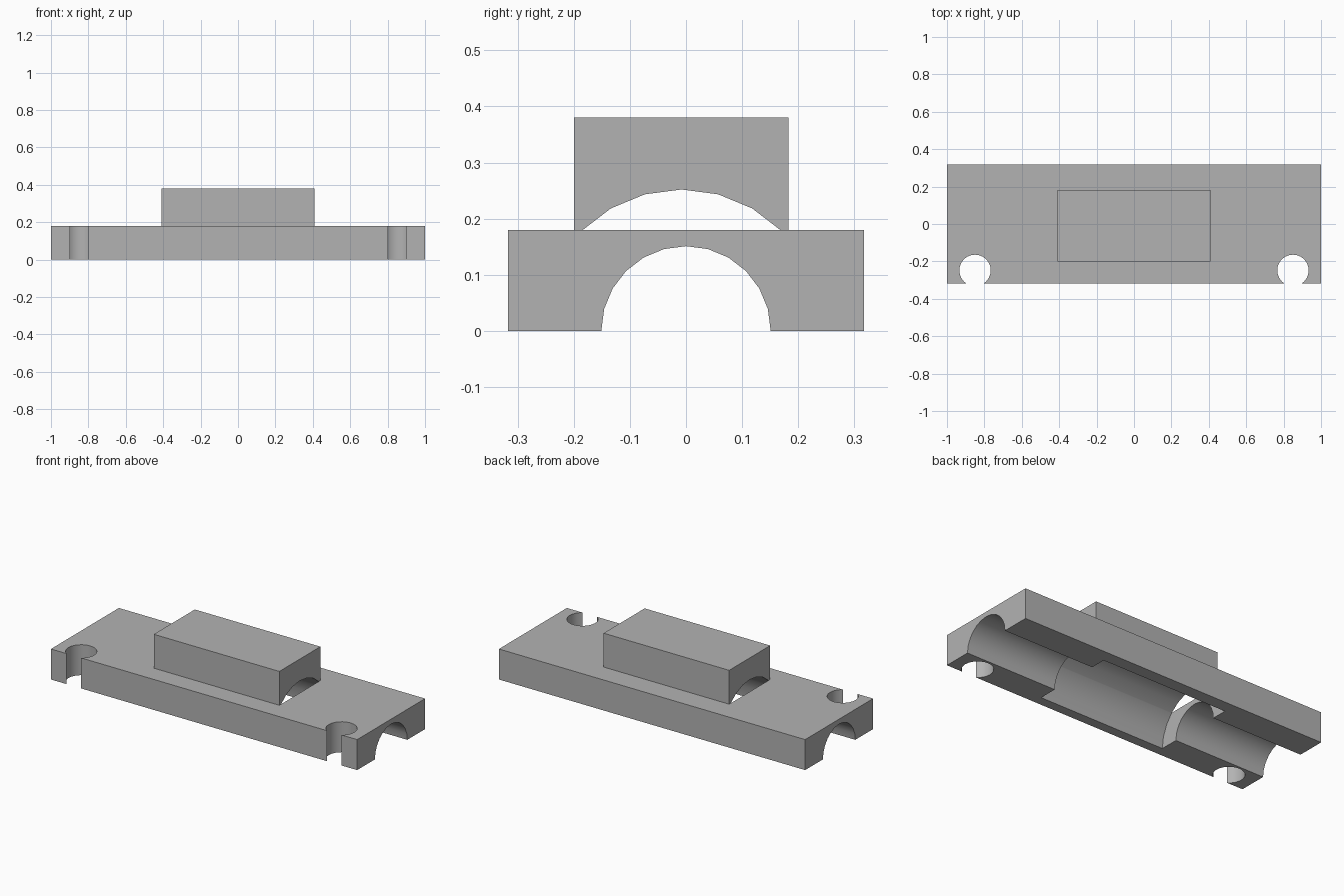
import bpy
import math

if "Cube" in bpy.data.objects:
    bpy.data.objects.remove(bpy.data.objects["Cube"], do_unlink=True)

grey = bpy.data.materials.new("plain grey")
grey.use_nodes = True
grey.diffuse_color = (0.45, 0.45, 0.45, 1)
grey.node_tree.nodes["Principled BSDF"].inputs["Base Color"].default_value = (0.45, 0.45, 0.45, 1)

PLATE_TOP, BLOCK_TOP = 0.18, 0.38
BLOCK_HALF = 0.41      # half length of the raised block
CAVITY_Y = -0.008      # axis of the wide inner cavity


def box(name, low, high):
    """Box between two opposite corners."""
    bpy.ops.mesh.primitive_cube_add(size=1, location=[(a + b) / 2 for a, b in zip(low, high)])
    obj = bpy.context.object
    obj.name = name
    obj.scale = [b - a for a, b in zip(low, high)]
    bpy.ops.object.transform_apply(location=False, rotation=False, scale=True)
    obj.data.materials.append(grey)
    return obj


def cut(target, radius, depth, location, along_x=True):
    """Bore a round hole and discard the cutter."""
    bpy.ops.mesh.primitive_cylinder_add(
        vertices=24, radius=radius, depth=depth, location=location,
        rotation=(0, math.pi / 2 if along_x else 0, 0))
    cutter = bpy.context.object
    cutter.data.materials.append(grey)
    cutter.hide_render = True
    mod = target.modifiers.new("bore", 'BOOLEAN')
    mod.operation = 'DIFFERENCE'
    mod.solver = 'EXACT'
    mod.object = cutter
    bpy.ops.object.select_all(action='DESELECT')
    target.select_set(True)
    bpy.context.view_layer.objects.active = target
    bpy.ops.object.modifier_apply(modifier=mod.name)
    bpy.data.objects.remove(cutter, do_unlink=True)


# Base plate: shaft groove, wide central cavity and two open screw notches
plate = box("base_plate", (-1, -0.317, 0), (1, 0.317, PLATE_TOP))
cut(plate, 0.151, 3, (0, 0, 0))
cut(plate, 0.252, 2 * BLOCK_HALF, (0, CAVITY_Y, 0))
for side in (-1, 1):
    cut(plate, 0.084, 1, (side * 0.85, -0.248, 0), along_x=False)

# Raised block with the top of the cavity arching through it
block = box("raised_block", (-BLOCK_HALF, -0.2, PLATE_TOP), (BLOCK_HALF, 0.183, BLOCK_TOP))
cut(block, 0.252, 3, (0, CAVITY_Y, 0))

# Smooth bores, crisp edges
for obj in (plate, block):
    bpy.ops.object.select_all(action='DESELECT')
    obj.select_set(True)
    bpy.context.view_layer.objects.active = obj
    bpy.ops.object.shade_smooth_by_angle(angle=math.radians(30))
